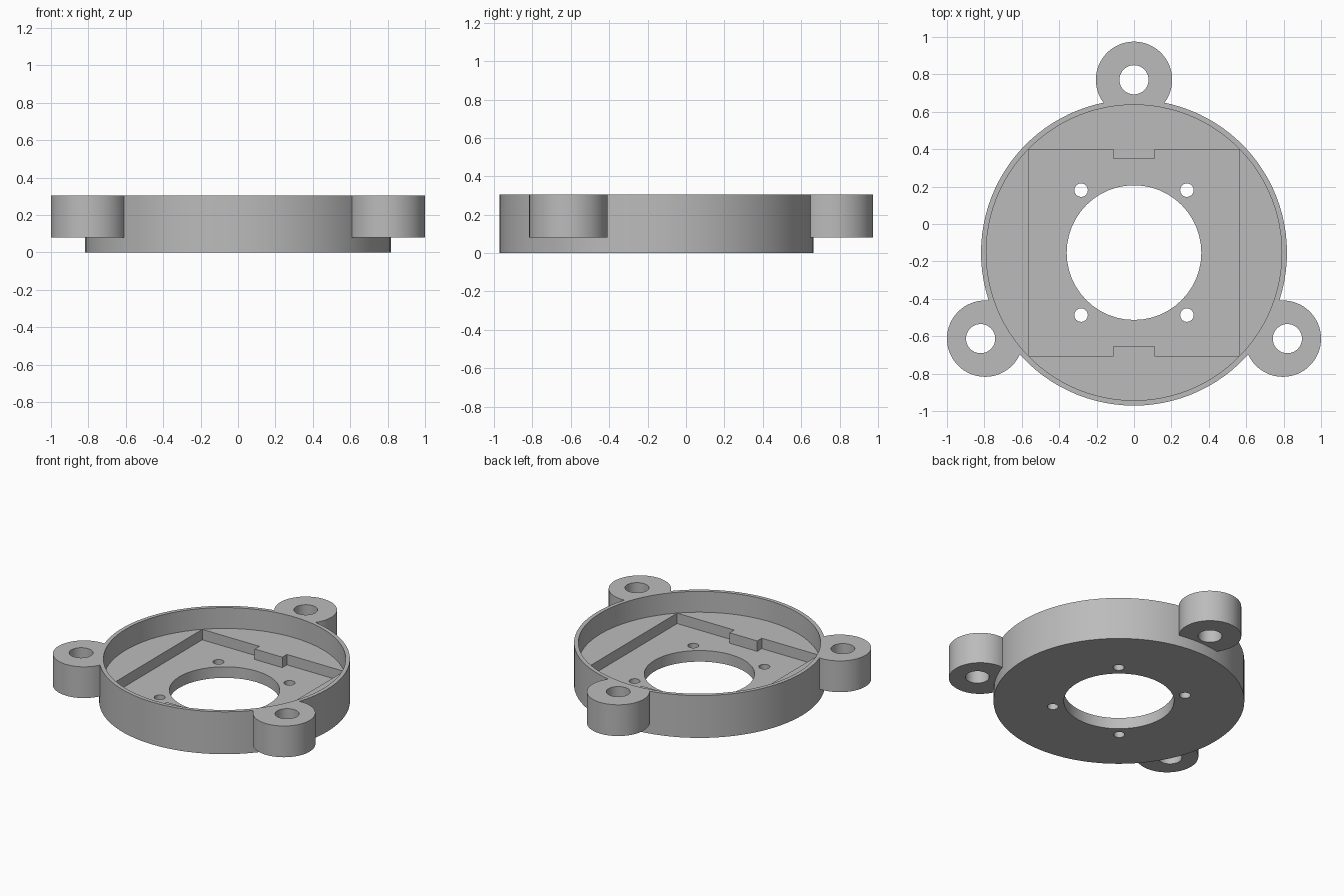
import bpy
import bmesh
from math import cos, sin, tau, radians

cube = bpy.data.objects.get("Cube")
if cube:
    bpy.data.objects.remove(cube, do_unlink=True)

CY = -0.153                              # y of the ring centre
TOP, STEP, FLOOR = 0.305, 0.155, 0.08    # rim, ledge and pocket floor heights
OVER = 0.2                               # how far cutters overshoot

grey = bpy.data.materials.new("plain grey")
grey.use_nodes = True
grey.diffuse_color = (0.5, 0.5, 0.5, 1)
grey.node_tree.nodes["Principled BSDF"].inputs["Base Color"].default_value = (0.5, 0.5, 0.5, 1)


def prism(name, outline, z0, z1):
    """Extrude a counter-clockwise outline from z0 to z1."""
    bm = bmesh.new()
    face = bm.faces.new([bm.verts.new((x, y, z0)) for x, y in outline])
    moved = bmesh.ops.extrude_face_region(bm, geom=[face])["geom"]
    verts = [v for v in moved if isinstance(v, bmesh.types.BMVert)]
    bmesh.ops.translate(bm, verts=verts, vec=(0, 0, z1 - z0))
    bmesh.ops.recalc_face_normals(bm, faces=bm.faces)
    mesh = bpy.data.meshes.new(name)
    bm.to_mesh(mesh)
    bm.free()
    mesh.materials.append(grey)
    obj = bpy.data.objects.new(name, mesh)
    bpy.context.collection.objects.link(obj)
    return obj


def disc(name, x, y, r, z0, z1, n):
    ring = [(x + r * cos(tau * i / n), y + r * sin(tau * i / n)) for i in range(n)]
    return prism(name, ring, z0, z1)


def combine(target, tool, operation):
    """Apply a boolean and remove the tool."""
    mod = target.modifiers.new(operation.lower(), "BOOLEAN")
    mod.operation, mod.solver, mod.object = operation, "EXACT", tool
    tool.hide_render = True
    bpy.context.view_layer.objects.active = target
    bpy.ops.object.modifier_apply(modifier=mod.name)
    bpy.data.objects.remove(tool, do_unlink=True)


# Round housing with three mounting lugs
housing = disc("mount_housing", 0, CY, 0.818, 0, TOP, 100)
lugs = [(0, 0.771, 0, 0.771), (0.796, -0.613, 0.82, -0.613), (-0.796, -0.613, -0.82, -0.613)]
for x, y, hx, hy in lugs:
    combine(housing, disc("lug", x, y, 0.204, FLOOR, TOP, 64), "UNION")

# Wide round cavity inside the rim
combine(housing, disc("cavity", 0, CY, 0.79, STEP, TOP + OVER, 100), "DIFFERENCE")

# Square pocket with a locating tab at front and back
W, H, TW, TD = 0.564, 0.552, 0.11, 0.052
half = [(W, -H), (W, H), (TW, H), (TW, H - TD)]
half += [(-TW, H - TD), (-TW, H), (-W, H), (-W, -H)]
half += [(-TW, -H), (-TW, TD - H), (TW, TD - H), (TW, -H)]
pocket = prism("pocket", [(x, y + CY) for x, y in half], FLOOR, STEP + 0.05)
combine(housing, pocket, "DIFFERENCE")

# Central opening, four screw holes and the lug holes
holes = [(0, CY, 0.36, 48)]
holes += [(sx * 0.283, CY + sy * 0.334, 0.036, 32) for sx in (-1, 1) for sy in (-1, 1)]
holes += [(hx, hy, 0.078, 40) for x, y, hx, hy in lugs]
for x, y, r, n in holes:
    combine(housing, disc("hole", x, y, r, -OVER, TOP + OVER, n), "DIFFERENCE")

# Soft curved walls, crisp edges
bpy.ops.object.select_all(action="DESELECT")
housing.select_set(True)
bpy.context.view_layer.objects.active = housing
bpy.ops.object.shade_smooth_by_angle(angle=radians(30))
